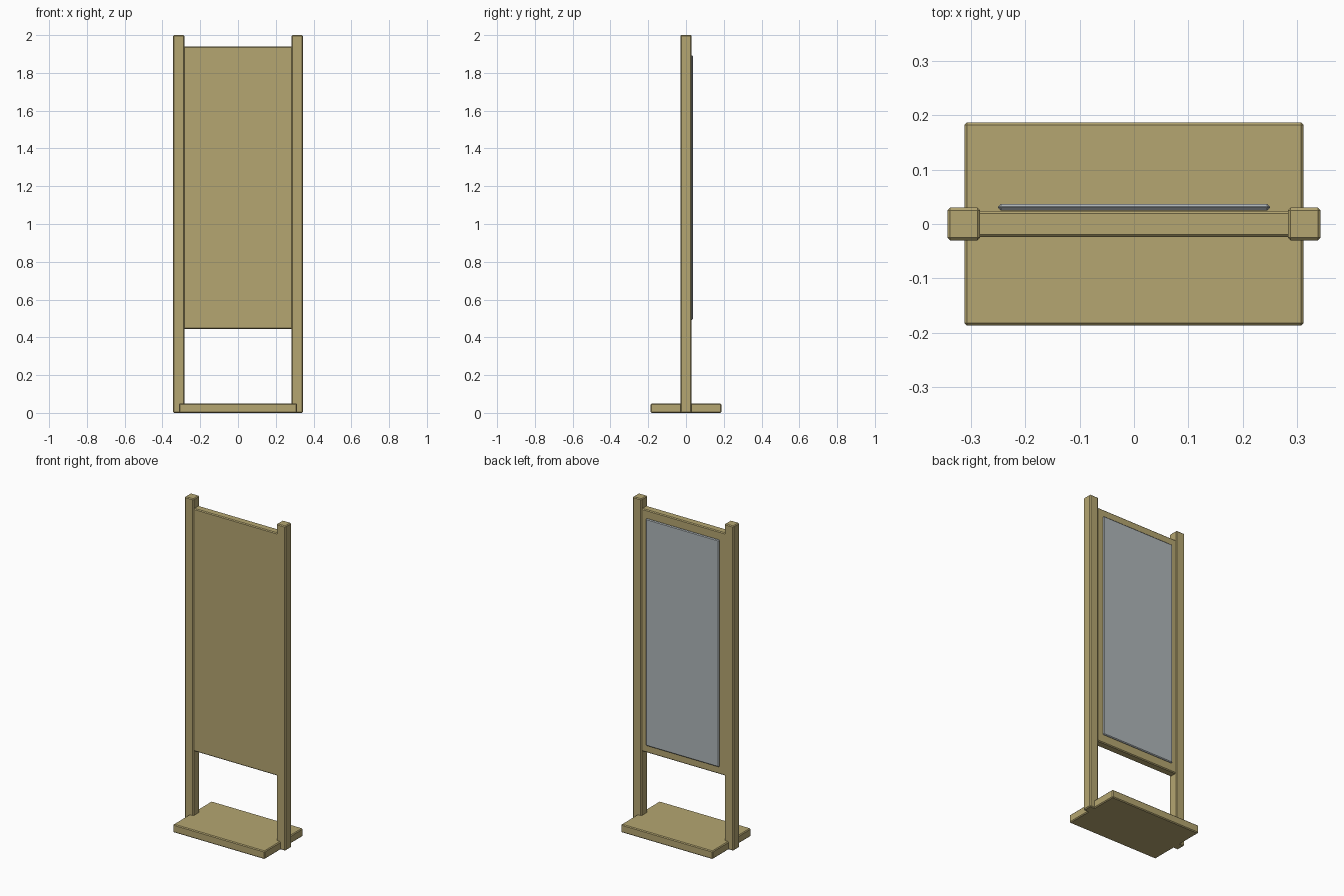
import bpy
import bmesh
from mathutils import Vector

cube = bpy.data.objects.get("Cube")
if cube:
    bpy.data.objects.remove(cube, do_unlink=True)


def material(name, color):
    mat = bpy.data.materials.new(name)
    mat.use_nodes = True
    mat.diffuse_color = (*color, 1)
    mat.node_tree.nodes["Principled BSDF"].inputs["Base Color"].default_value = (*color, 1)
    return mat


wood = material("pale wood", (0.46, 0.38, 0.165))
glass = material("silver glass", (0.43, 0.47, 0.49))


def board(name, low, high, mat, bevel=0.005):
    """Box between two corners with chamfered edges."""
    low, high = Vector(low), Vector(high)
    bm = bmesh.new()
    bmesh.ops.create_cube(bm, size=1)
    bmesh.ops.scale(bm, vec=high - low, verts=bm.verts)
    bmesh.ops.bevel(bm, geom=bm.edges[:], offset=bevel, segments=1, affect='EDGES')
    mesh = bpy.data.meshes.new(name)
    bm.to_mesh(mesh)
    bm.free()
    mesh.materials.append(mat)
    obj = bpy.data.objects.new(name, mesh)
    obj.location = (low + high) / 2
    bpy.context.collection.objects.link(obj)
    return obj


# Foot board
board("base", (-0.312, -0.187, 0), (0.312, 0.187, 0.05), wood)

# Upright posts
for side, x in (("left", 0.313), ("right", -0.313)):
    board(side + "_post", (x - 0.03, -0.03, 0), (x + 0.03, 0.03, 2), wood)

# Back panel and the mirror fixed to its rear face
board("panel", (-0.29, -0.024, 0.445), (0.29, 0.024, 1.94), wood)
board("mirror", (-0.25, 0.025, 0.493), (0.25, 0.037, 1.892), glass)
